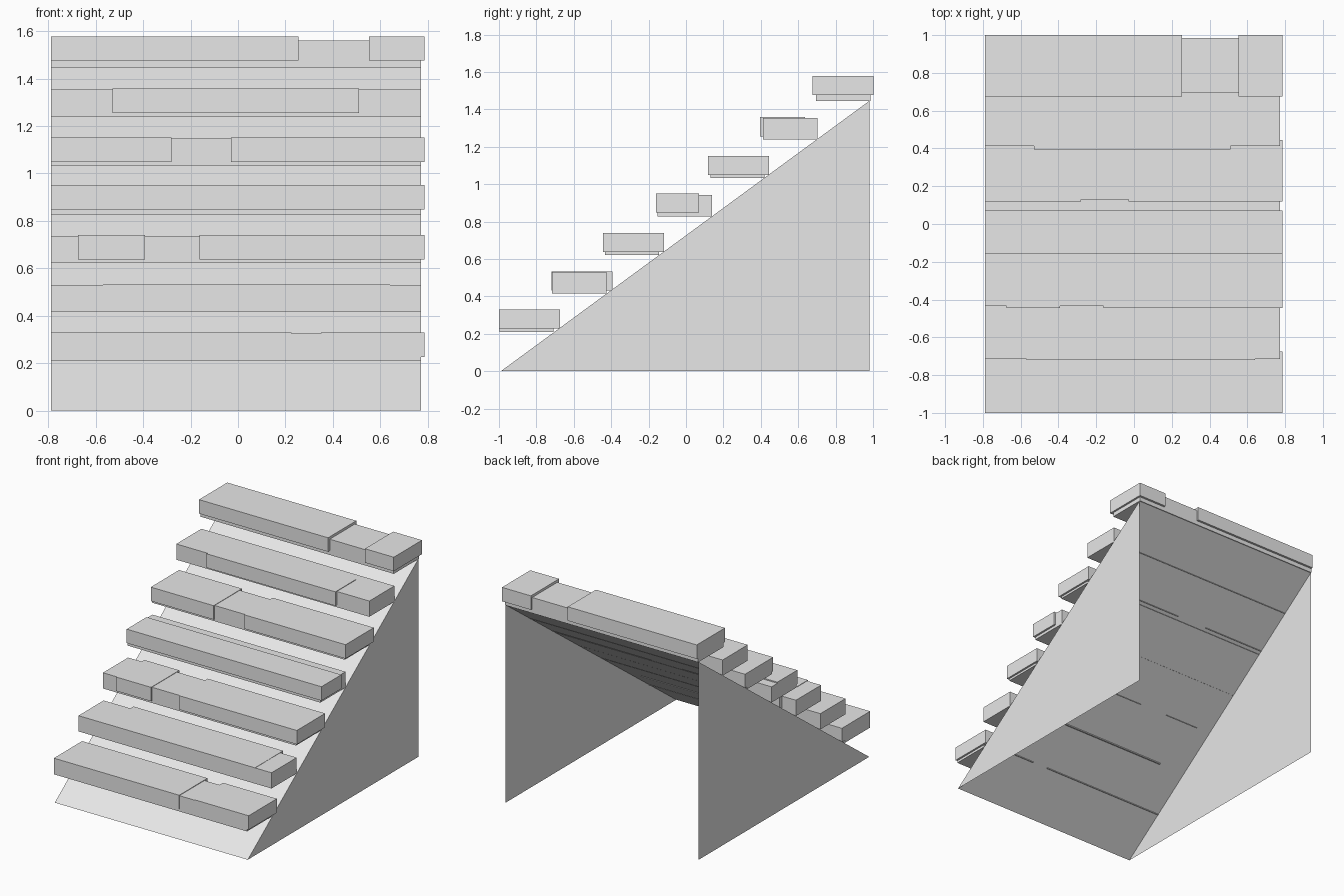
import bpy
import bmesh

cube = bpy.data.objects.get("Cube")
if cube:
    bpy.data.objects.remove(cube, do_unlink=True)

# One plain stone colour
stone = bpy.data.materials.new("light_grey_stone")
stone.use_nodes = True
GREY = (0.8, 0.8, 0.8, 1.0)
stone.diffuse_color = GREY
stone.node_tree.nodes["Principled BSDF"].inputs["Base Color"].default_value = GREY

LEFT, RIGHT, LIP = -0.788, 0.772, 0.786


def finish(name, bm):
    mesh = bpy.data.meshes.new(name)
    bm.to_mesh(mesh)
    bm.free()
    mesh.materials.append(stone)
    obj = bpy.data.objects.new(name, mesh)
    bpy.context.scene.collection.objects.link(obj)
    return obj


def box(name, x, y, z):
    bm = bmesh.new()
    bmesh.ops.create_cube(bm, size=1)
    for v in bm.verts:
        for axis, (low, high) in enumerate((x, y, z)):
            v.co[axis] = high if v.co[axis] > 0 else low
    return finish(name, bm)


# Ramp sheet with a triangular wall on each side, open at the back and below
bm = bmesh.new()
profile = [(-0.99, 0), (0.98, 0), (0.98, 1.445)]
walls = [[bm.verts.new((x, y, z)) for y, z in profile] for x in (LEFT, RIGHT)]
toe_l, heel_l, top_l = walls[0]
toe_r, heel_r, top_r = walls[1]
bm.faces.new((toe_l, top_l, heel_l))
bm.faces.new((toe_r, heel_r, top_r))
bm.faces.new((toe_l, toe_r, top_r, top_l))
finish("ramp_shell", bm)

# Worn slabs on each tread: spans across x, and slab depth
DEEP, SHALLOW = 0.326, 0.23
slabs = [
    ([(LEFT, 0.225), (0.35, LIP)], DEEP),
    ([(-0.57, 0.64)], DEEP),
    ([(-0.675, -0.392), (-0.162, LIP)], DEEP),
    ([(LEFT, LIP)], SHALLOW),
    ([(LEFT, -0.28), (-0.03, LIP)], DEEP),
    ([(-0.53, 0.51)], SHALLOW + 0.01),
    ([(LEFT, 0.255), (0.553, LIP)], DEEP),
]
# Small front and top offsets of the slabs from their treads
front_shift = [-0.002, -0.003, -0.01, -0.008, -0.012, -0.018, -0.02]
top_shift = [0.004, 0.002, 0.003, 0.008, 0.003, 0.004, 0.018]

for i, (spans, depth) in enumerate(slabs):
    y = -0.998 + 0.2822 * i
    z = 0.21 + 0.2058 * i
    box(f"tread_{i + 1}", (LEFT, RIGHT), (y, y + 0.29), (z, z + 0.115))
    front = y + front_shift[i]
    top = z + 0.115 + top_shift[i]
    for n, span in enumerate(spans):
        box(f"tread_{i + 1}_slab_{n + 1}", span, (front, front + depth), (top - 0.102, top))
